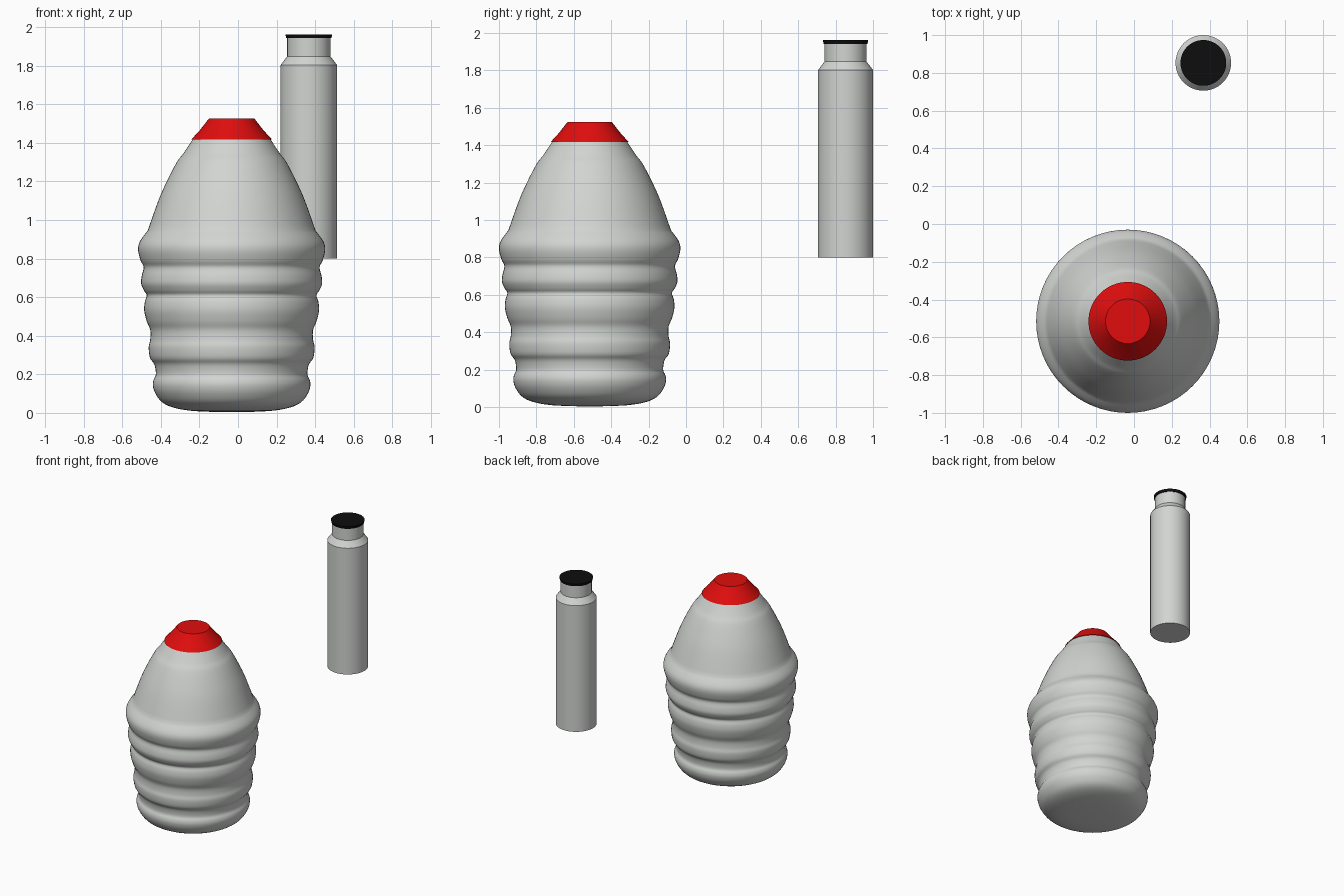
import bpy
import bmesh
import math

if "Cube" in bpy.data.objects:
    bpy.data.objects.remove(bpy.data.objects["Cube"], do_unlink=True)


def material(name, rgb):
    mat = bpy.data.materials.new(name)
    mat.use_nodes = True
    color = (*rgb, 1)
    mat.diffuse_color = color
    mat.node_tree.nodes["Principled BSDF"].inputs["Base Color"].default_value = color
    return mat


def smooth_curve(points, steps=4):
    """Catmull-Rom interpolation through (radius, height) points."""
    out = []
    for i in range(len(points) - 1):
        a, b = points[max(i - 1, 0)], points[i]
        c, d = points[i + 1], points[min(i + 2, len(points) - 1)]
        for s in range(steps):
            t = s / steps
            out.append(tuple(
                0.5 * (2 * q + (r - p) * t + (2 * p - 5 * q + 4 * r - w) * t ** 2
                       + (3 * q - p - 3 * r + w) * t ** 3)
                for p, q, r, w in zip(a, b, c, d)))
    return out + [points[-1]]


def lathe(name, profile, center, mat, segments=64, sharp=25):
    """Revolve a (radius, height) profile and close both ends."""
    bm = bmesh.new()
    rings = []
    for r, z in profile:
        rings.append([bm.verts.new((r * math.cos(k * math.tau / segments),
                                    r * math.sin(k * math.tau / segments), z))
                      for k in range(segments)])
    for low, high in zip(rings, rings[1:]):
        for k in range(segments):
            n = (k + 1) % segments
            bm.faces.new((low[k], low[n], high[n], high[k]))
    bm.faces.new(rings[0][::-1])
    bm.faces.new(rings[-1])
    mesh = bpy.data.meshes.new(name)
    bm.to_mesh(mesh)
    bm.free()
    mesh.materials.append(mat)
    obj = bpy.data.objects.new(name, mesh)
    obj.location = (*center, 0)
    bpy.context.collection.objects.link(obj)
    bpy.ops.object.select_all(action="DESELECT")
    obj.select_set(True)
    bpy.context.view_layer.objects.active = obj
    bpy.ops.object.shade_smooth_by_angle(angle=math.radians(sharp))
    return obj


grey = material("light_grey", (0.64, 0.66, 0.64))
red = material("red", (0.75, 0.004, 0.004))
black = material("black", (0.004, 0.004, 0.004))

big = (-0.033, -0.515)
small = (0.367, 0.853)

# Large ribbed bottle: rounded base, four ribs, a shoulder bulge and a dome
ribbed = [(0.05, 0.004), (0.2, 0.01), (0.3, 0.027), (0.36, 0.055), (0.395, 0.1),
          (0.408, 0.14), (0.405, 0.17), (0.393, 0.2), (0.4, 0.25), (0.423, 0.285),
          (0.43, 0.34), (0.422, 0.38), (0.422, 0.43), (0.44, 0.475), (0.453, 0.53),
          (0.45, 0.575), (0.44, 0.61), (0.455, 0.635), (0.469, 0.67), (0.466, 0.71),
          (0.456, 0.755), (0.472, 0.79), (0.485, 0.845), (0.475, 0.89), (0.435, 0.945)]
dome = [(0.435, 0.945), (0.38, 1.1), (0.336, 1.2), (0.284, 1.3), (0.25, 1.345),
        (0.2, 1.42)]
lathe("ribbed_bottle", smooth_curve(ribbed)[:-1] + smooth_curve(dome), big, grey)

# Flared red cap
lathe("red_cap", [(0.208, 1.418), (0.165, 1.465), (0.118, 1.525)], big, red)

# Slim bottle with bevelled shoulder and neck
lathe("slim_bottle", [(0.147, 0.8), (0.147, 1.802), (0.112, 1.848), (0.112, 1.945)],
      small, grey)

# Flat black lid
lathe("black_lid", [(0.117, 1.942), (0.121, 1.962)], small, black)
